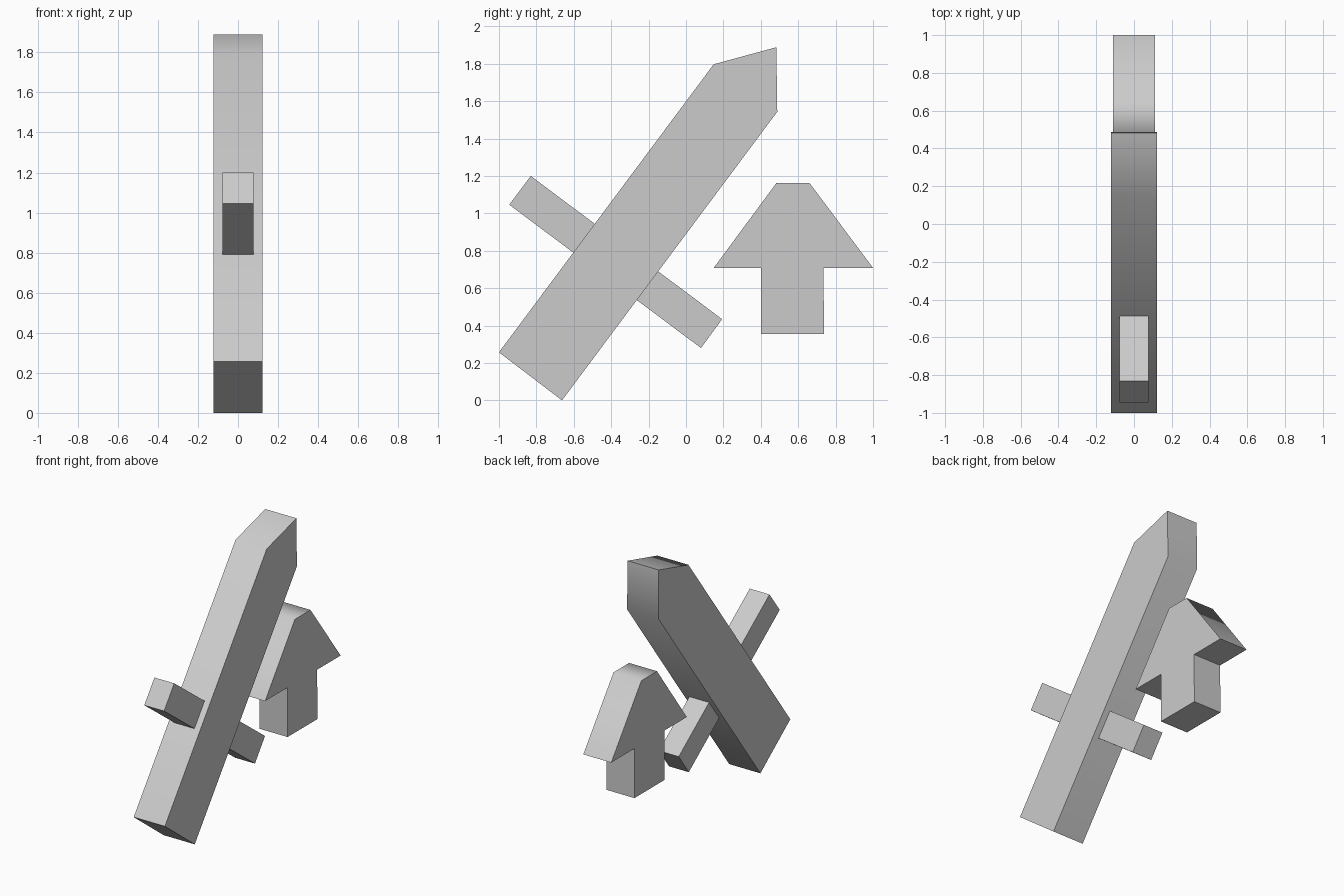
import bpy, bmesh, math

if "Cube" in bpy.data.objects:
    bpy.data.objects.remove(bpy.data.objects["Cube"])


def slab(name, profile, half_width):
    """Extrude a side profile (y, z) symmetrically across x."""
    bm = bmesh.new()
    face = bm.faces.new([bm.verts.new((-half_width, y, z)) for y, z in profile])
    result = bmesh.ops.extrude_face_region(bm, geom=[face])
    moved = [g for g in result["geom"] if isinstance(g, bmesh.types.BMVert)]
    bmesh.ops.translate(bm, verts=moved, vec=(2 * half_width, 0, 0))
    bmesh.ops.recalc_face_normals(bm, faces=bm.faces)
    mesh = bpy.data.meshes.new(name)
    bm.to_mesh(mesh)
    bm.free()
    obj = bpy.data.objects.new(name, mesh)
    bpy.context.collection.objects.link(obj)
    bpy.ops.object.select_all(action='DESELECT')
    obj.select_set(True)
    bpy.context.view_layer.objects.active = obj
    bpy.ops.object.shade_smooth_by_angle(angle=math.radians(60))
    return obj


# Long leaning beam with a bevelled tip
slab("leaning_beam",
     [(-1.0, 0.257), (-0.663, 0.0), (0.488, 1.543), (0.483, 1.888), (0.148, 1.797)],
     0.123)

# Narrow bar crossing through the beam
slab("cross_bar",
     [(-0.945, 1.046), (-0.83, 1.2), (0.193, 0.434), (0.08, 0.28)],
     0.078)

# Upright arrow-shaped block behind the beam
slab("arrow_block",
     [(0.148, 0.708), (0.402, 0.708), (0.402, 0.355), (0.738, 0.355),
      (0.735, 0.708), (1.0, 0.708), (0.66, 1.163), (0.484, 1.163)],
     0.11)
